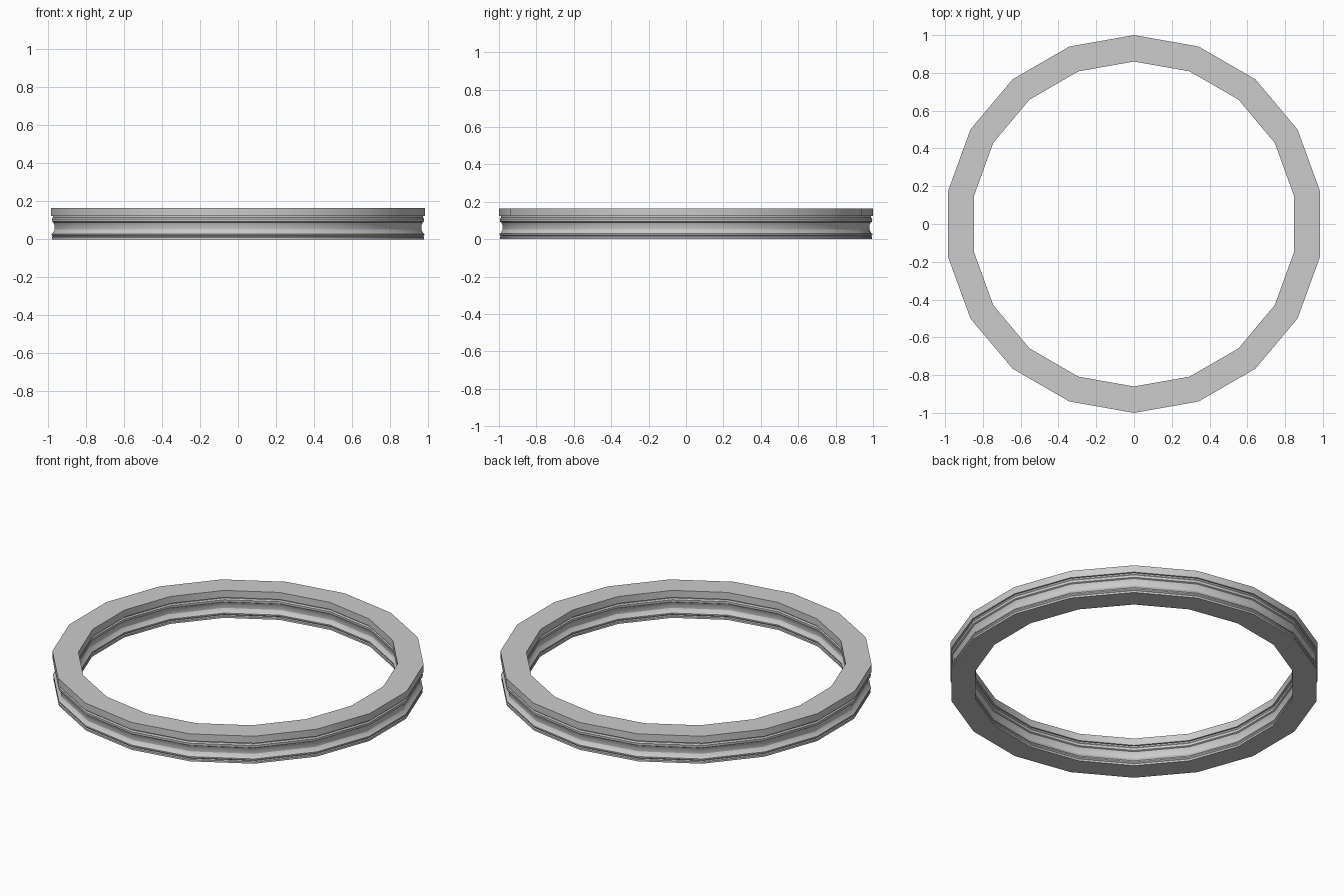
import bpy, bmesh, math

if "Cube" in bpy.data.objects:
    bpy.data.objects.remove(bpy.data.objects["Cube"])

SIDES = 18
MID_RADIUS = 0.93

# Half cross-section: (half width, height); mirrored for the inner wall
HALF = [(0.065, 0.0), (0.065, 0.011), (0.061, 0.016), (0.066, 0.022), (0.066, 0.029),
        (0.060, 0.034), (0.050, 0.052), (0.050, 0.072), (0.058, 0.090),
        (0.065, 0.094), (0.066, 0.108), (0.060, 0.115), (0.060, 0.123),
        (0.070, 0.123), (0.070, 0.165)]

profile = [(MID_RADIUS + w, z) for w, z in HALF]
profile += [(MID_RADIUS - w, z) for w, z in reversed(HALF)]

# Moulded ring: sweep the closed section round the z axis
bm = bmesh.new()
rings = []
for i in range(SIDES):
    a = math.pi / 2 + 2 * math.pi * i / SIDES
    rings.append([bm.verts.new((r * math.cos(a), r * math.sin(a), z)) for r, z in profile])
n = len(profile)
for i in range(SIDES):
    cur, nxt = rings[i], rings[(i + 1) % SIDES]
    for j in range(n):
        k = (j + 1) % n
        bm.faces.new((cur[j], nxt[j], nxt[k], cur[k]))
bmesh.ops.recalc_face_normals(bm, faces=bm.faces)

mesh = bpy.data.meshes.new("moulded_ring")
bm.to_mesh(mesh)
bm.free()
ring = bpy.data.objects.new("moulded_ring", mesh)
bpy.context.collection.objects.link(ring)

# Smooth round the ring, keeping the moulding edges crisp
bpy.context.view_layer.objects.active = ring
ring.select_set(True)
bpy.ops.object.shade_smooth_by_angle(angle=math.radians(25))
